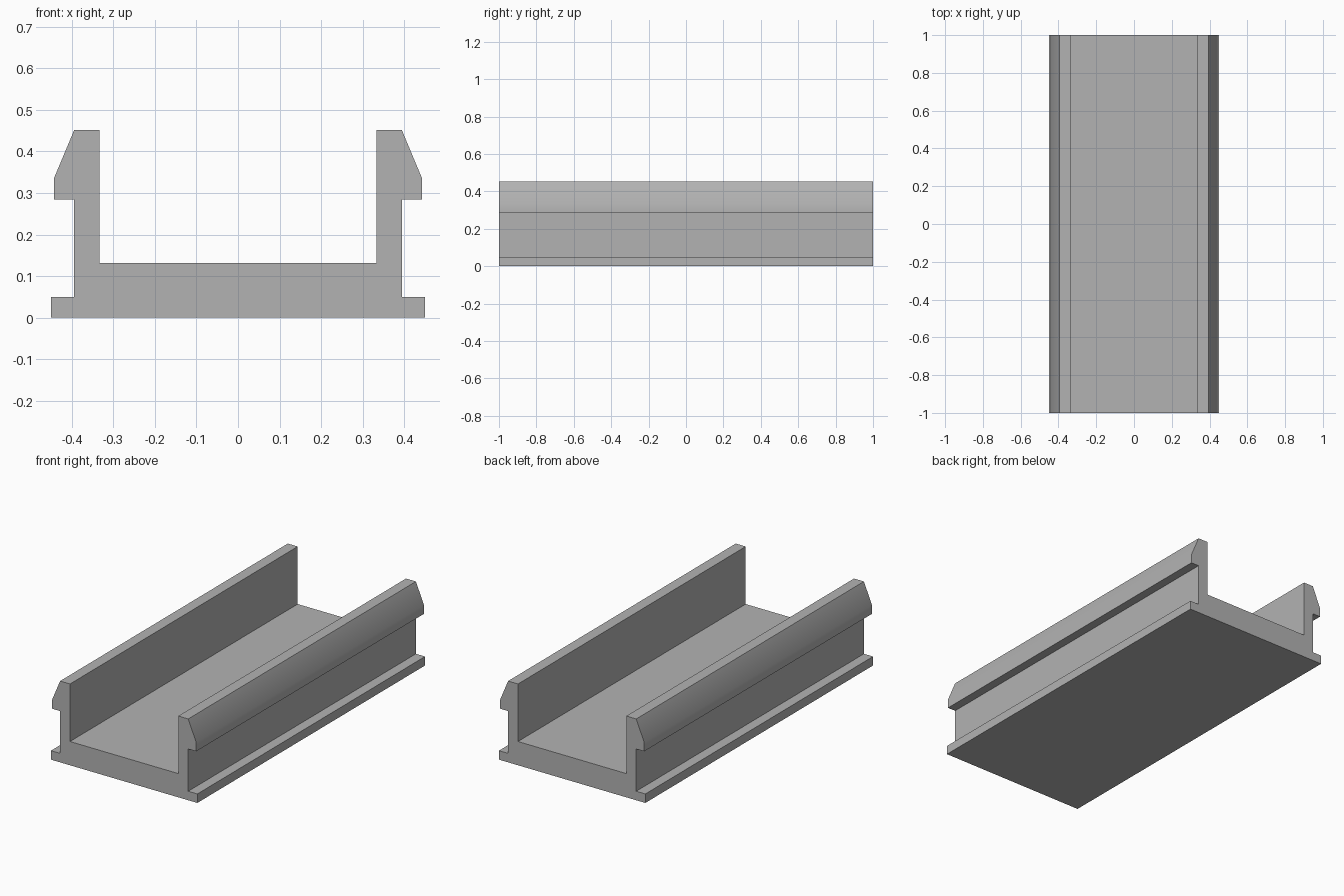
import bpy
import bmesh
import math

cube = bpy.data.objects.get("Cube")
if cube:
    bpy.data.objects.remove(cube, do_unlink=True)

# Plain grey plastic
grey = bpy.data.materials.new("grey")
grey.use_nodes = True
colour = (0.45, 0.45, 0.45, 1)
grey.diffuse_color = colour
grey.node_tree.nodes["Principled BSDF"].inputs["Base Color"].default_value = colour

# Left half of the section: base flange, side wall, clip lip, inner wall, floor
half = [(0.45, 0), (0.45, 0.05), (0.394, 0.05), (0.394, 0.285),
        (0.443, 0.285), (0.443, 0.335), (0.394, 0.452),
        (0.333, 0.452), (0.333, 0.132)]
section = half + [(-x, z) for x, z in reversed(half)]

# Channel: the section swept along its length
bm = bmesh.new()
end = bm.faces.new([bm.verts.new((x, -1, z)) for x, z in section])
swept = bmesh.ops.extrude_face_region(bm, geom=[end], use_keep_orig=True)
verts = [v for v in swept["geom"] if isinstance(v, bmesh.types.BMVert)]
bmesh.ops.translate(bm, verts=verts, vec=(0, 2, 0))
bmesh.ops.recalc_face_normals(bm, faces=bm.faces)

mesh = bpy.data.meshes.new("channel")
bm.to_mesh(mesh)
bm.free()
mesh.materials.append(grey)
channel = bpy.data.objects.new("channel", mesh)
bpy.context.collection.objects.link(channel)

# Soft bend on the clip lips, crisp edges elsewhere
bpy.context.view_layer.objects.active = channel
channel.select_set(True)
bpy.ops.object.shade_smooth_by_angle(angle=math.radians(30))
